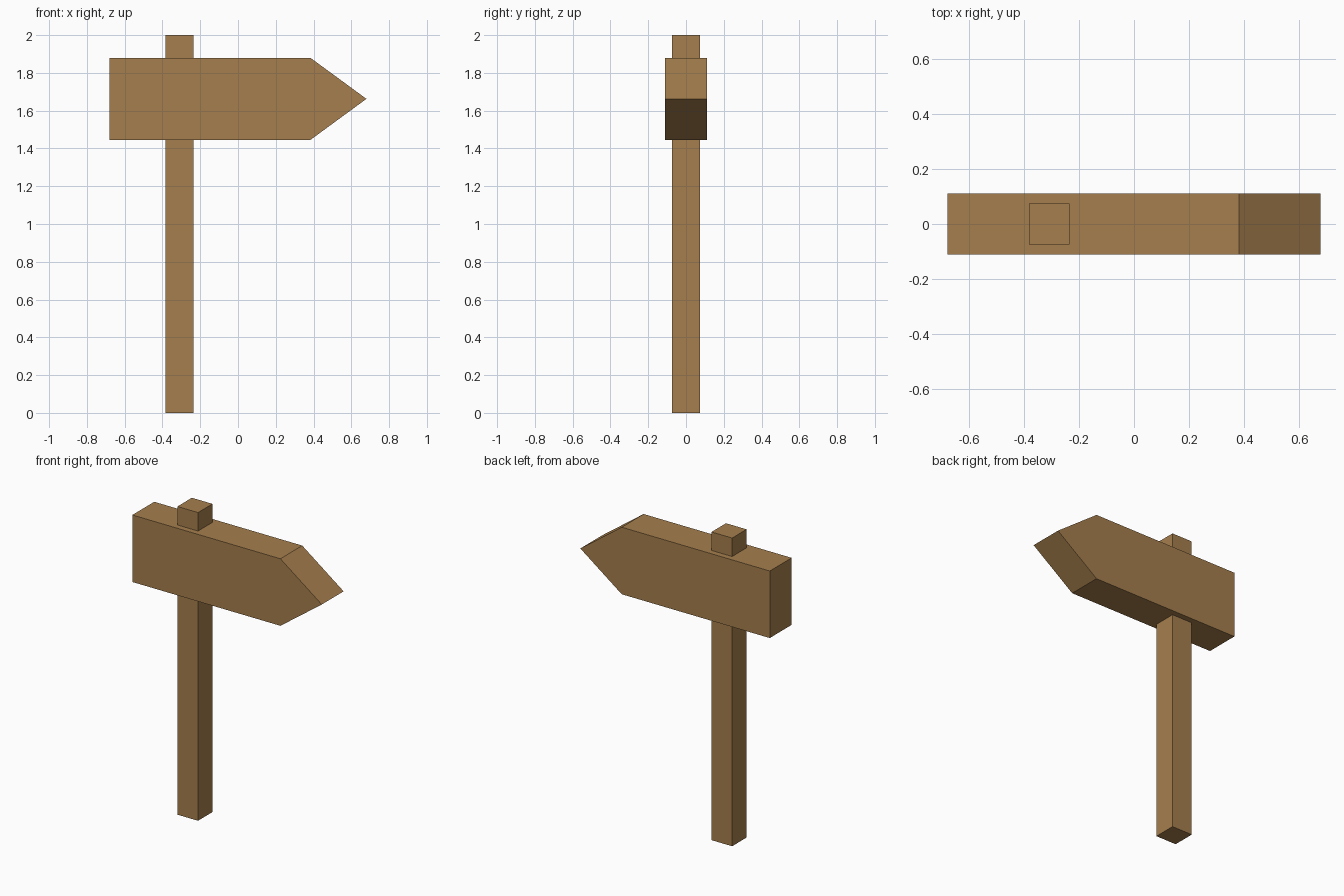
import bpy, bmesh

if "Cube" in bpy.data.objects:
    bpy.data.objects.remove(bpy.data.objects["Cube"])

wood = bpy.data.materials.new("brown wood")
wood.diffuse_color = (0.376, 0.209, 0.074, 1.0)
wood.use_nodes = True
wood.node_tree.nodes["Principled BSDF"].inputs["Base Color"].default_value = wood.diffuse_color


def extruded(name, profile, vector):
    """Solid made by sweeping a flat outline along a vector."""
    bm = bmesh.new()
    face = bm.faces.new([bm.verts.new(p) for p in profile])
    result = bmesh.ops.extrude_face_region(bm, geom=[face], use_keep_orig=True)
    moved = [g for g in result["geom"] if isinstance(g, bmesh.types.BMVert)]
    bmesh.ops.translate(bm, verts=moved, vec=vector)
    bmesh.ops.recalc_face_normals(bm, faces=bm.faces)
    mesh = bpy.data.meshes.new(name)
    bm.to_mesh(mesh)
    bm.free()
    mesh.materials.append(wood)
    obj = bpy.data.objects.new(name, mesh)
    bpy.context.collection.objects.link(obj)
    return obj


# Square post, running through the board and out of its top
px, r = -0.309, 0.074
corners = [(-r, -r), (r, -r), (r, r), (-r, r)]
extruded("post", [(px + x, y, 0) for x, y in corners], (0, 0, 2))

# Arrow-shaped board pointing to +x
left, shoulder, tip = -0.68, 0.383, 0.68
low, high, half_depth = 1.445, 1.88, 0.112
outline = [(left, low), (shoulder, low), (tip, (low + high) / 2),
           (shoulder, high), (left, high)]
extruded("arrow_board", [(x, -half_depth, z) for x, z in outline],
         (0, 2 * half_depth, 0))
